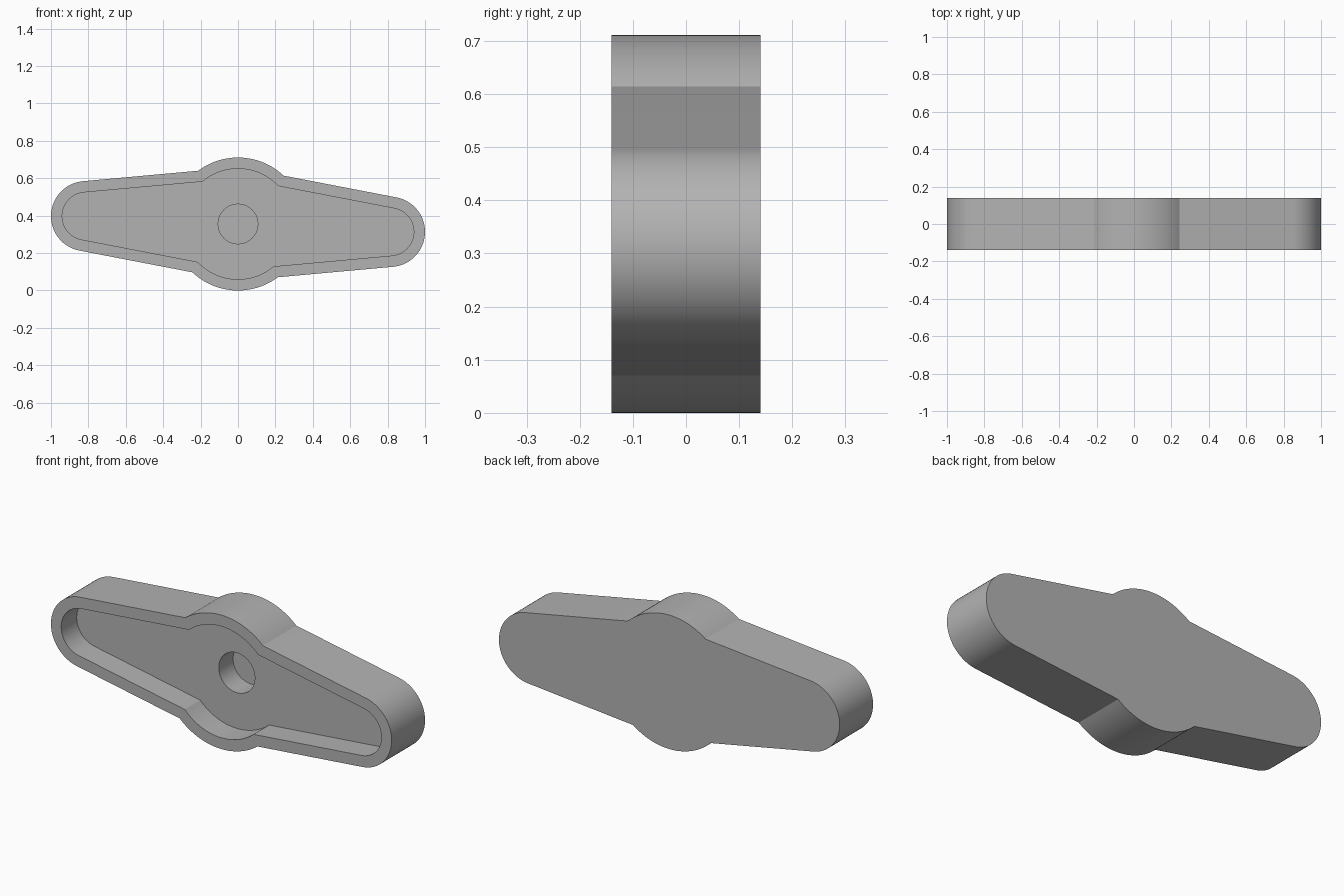
import bpy, bmesh
from math import radians, cos, sin, atan2, pi, sqrt
from mathutils import Vector

cube = bpy.data.objects.get("Cube")
if cube:
    bpy.data.objects.remove(cube)

MID_Z = 0.3555                      # height of the hub axis
HUB_R = 0.3555
END = Vector((-0.8125, 0.042))      # left lobe centre, relative to the hub
END_R = 0.1875
TOP_A, LOW_A = radians(95.2), radians(259.1)   # where the lobe meets the straight sides
FRONT, FLOOR, HOLE_END, BACK = -0.14, -0.01, 0.11, 0.14


def arc(centre, r, a0, a1, n):
    return [centre + r * Vector((cos(a0 + (a1 - a0) * i / n), sin(a0 + (a1 - a0) * i / n)))
            for i in range(n + 1)]


def kink_angle(point, direction, r):
    """Angle on the hub circle where a straight side first meets it."""
    b = point.dot(direction)
    hit = point + direction * (-b - sqrt(b * b - point.dot(point) + r * r))
    return atan2(hit.y, hit.x) % (2 * pi)


def outline(inset):
    """Half the outline, then the same half turned by 180 degrees."""
    r, hub = END_R - inset, HUB_R - inset
    lobe = arc(END, r, TOP_A, LOW_A, 32)
    top = kink_angle(lobe[0], Vector((sin(TOP_A), -cos(TOP_A))), hub)
    low = kink_angle(lobe[-1], Vector((-sin(LOW_A), cos(LOW_A))), hub)
    half = lobe + arc(Vector((0, 0)), hub, low, top + pi, 24)
    return half + [-p for p in half]


bm = bmesh.new()


def ring(points, y):
    return [bm.verts.new((p.x, y, p.y + MID_Z)) for p in points]


def wall(a, b):
    for i in range(len(a)):
        j = (i + 1) % len(a)
        bm.faces.new((a[i], a[j], b[j], b[i]))


outer, inner = outline(0), outline(0.06)
hole = arc(Vector((0, 0)), 0.106, 0, 2 * pi, 64)[:-1]

# Outer shell, rim and pocket wall
back, front = ring(outer, BACK), ring(outer, FRONT)
rim, floor = ring(inner, FRONT), ring(inner, FLOOR)
wall(back, front)
wall(front, rim)
wall(rim, floor)
bm.faces.new(back)

# Blind shaft hole
hole_top, hole_bottom = ring(hole, FLOOR), ring(hole, HOLE_END)
wall(hole_top, hole_bottom)
bm.faces.new(hole_bottom)

# Pocket floor around the hole
edges = [bm.edges.get((r[i - 1], r[i])) for r in (floor, hole_top) for i in range(len(r))]
bmesh.ops.triangle_fill(bm, edges=edges, use_beauty=True)
bmesh.ops.recalc_face_normals(bm, faces=bm.faces)

mesh = bpy.data.meshes.new("lever_handle")
bm.to_mesh(mesh)
bm.free()
handle = bpy.data.objects.new("lever_handle", mesh)
bpy.context.collection.objects.link(handle)

# Plain grey material
grey = bpy.data.materials.new("plain grey")
grey.use_nodes = True
colour = (0.45, 0.45, 0.45, 1)
grey.diffuse_color = colour
grey.node_tree.nodes["Principled BSDF"].inputs["Base Color"].default_value = colour
mesh.materials.append(grey)

bpy.ops.object.select_all(action="DESELECT")
handle.select_set(True)
bpy.context.view_layer.objects.active = handle
bpy.ops.object.shade_smooth_by_angle(angle=radians(20))
